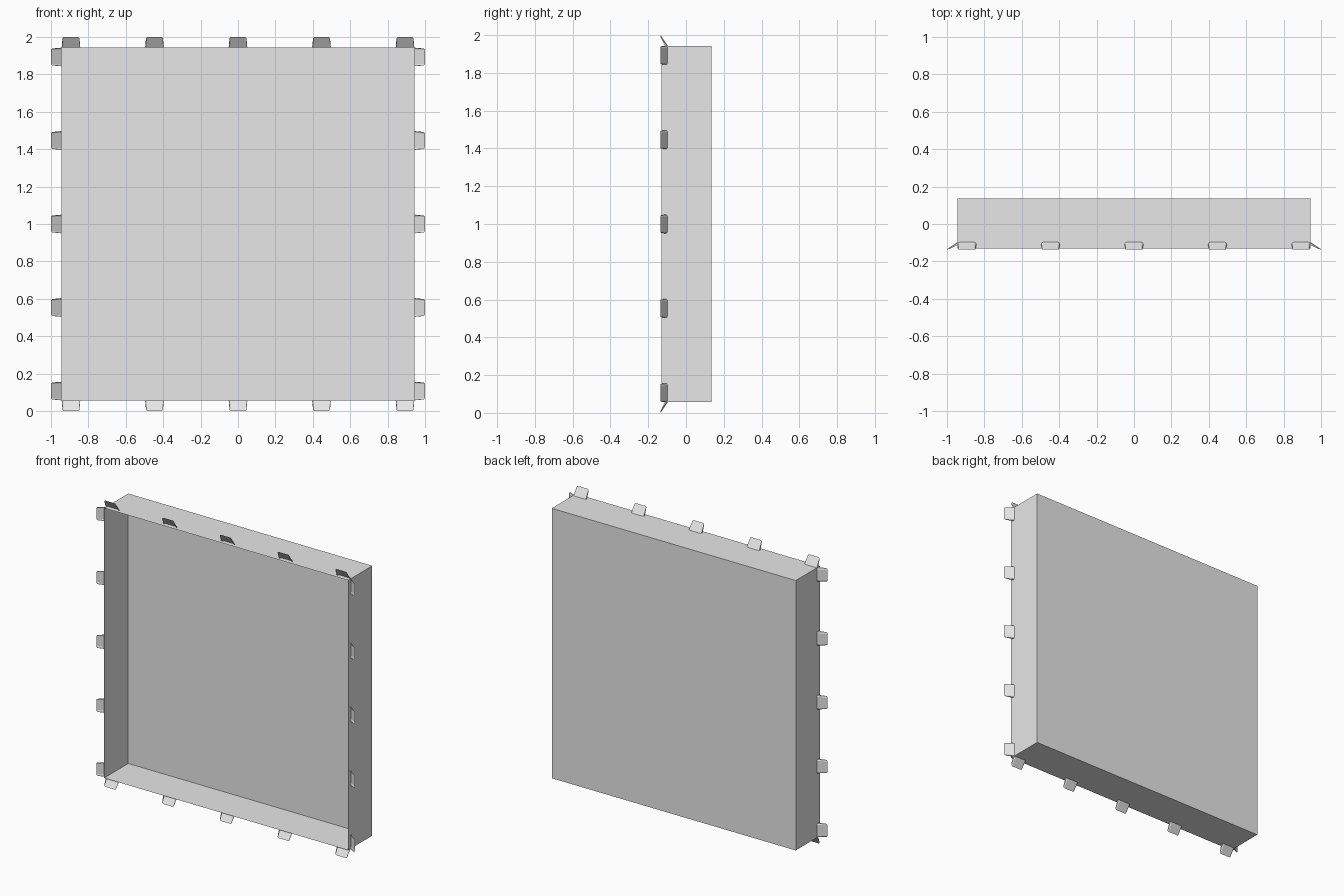
import bpy
import bmesh
from math import pi
from mathutils import Matrix, Vector

cube = bpy.data.objects.get("Cube")
if cube:
    bpy.data.objects.remove(cube, do_unlink=True)

HALF = 0.943                # half the width and height of the tray
FRONT, BACK = -0.131, 0.135
CENTRE = Vector((0, 0, 1))

grey = bpy.data.materials.new("light grey")
grey.use_nodes = True
colour = (0.8, 0.8, 0.8, 1)
grey.diffuse_color = colour
grey.node_tree.nodes["Principled BSDF"].inputs["Base Color"].default_value = colour


def make_mesh(name, bm):
    mesh = bpy.data.meshes.new(name)
    bm.to_mesh(mesh)
    bm.free()
    mesh.materials.append(grey)
    return mesh


def add_object(name, mesh, matrix):
    obj = bpy.data.objects.new(name, mesh)
    obj.matrix_world = matrix
    bpy.context.collection.objects.link(obj)


# Tray: thin-walled box, open at the front
bm = bmesh.new()
bmesh.ops.create_cube(bm, size=1)
bmesh.ops.scale(bm, vec=(2 * HALF, BACK - FRONT, 2 * HALF), verts=bm.verts)
bmesh.ops.delete(bm, geom=[f for f in bm.faces if f.normal.y < -0.5], context="FACES")
add_object("tray", make_mesh("tray", bm),
           Matrix.Translation(CENTRE + Vector((0, (FRONT + BACK) / 2, 0))))

# Clip: sloping tab with folded sides, lofted from the wall to its tip
root = [(0.05, -0.112, 0), (0.048, -0.102, 0), (0.04, -0.097, 0)]
tip = [(0.046, -0.133, 0.042), (0.045, -0.135, 0.051), (0.038, -0.135, 0.057)]


def mirrored(points):
    return points + [(-x, y, z) for x, y, z in reversed(points)]


bm = bmesh.new()
low = [bm.verts.new(p) for p in mirrored(root)]
high = [bm.verts.new(p) for p in mirrored(tip)]
for i in range(len(low) - 1):
    bm.faces.new((low[i], low[i + 1], high[i + 1], high[i]))
bmesh.ops.recalc_face_normals(bm, faces=bm.faces)
if sum(f.normal.y for f in bm.faces) < 0:
    bmesh.ops.reverse_faces(bm, faces=bm.faces)
clip = make_mesh("clip", bm)

# Five clips along each of the four sides
for turn, side in enumerate(("top", "left", "bottom", "right")):
    spin = Matrix.Rotation(turn * pi / 2, 4, "Y")
    for i in range(5):
        along = (i - 2) * (HALF - 0.05) / 2
        place = Matrix.Translation((along, 0, HALF))
        add_object(f"{side}_clip_{i + 1}", clip,
                   Matrix.Translation(CENTRE) @ spin @ place)
